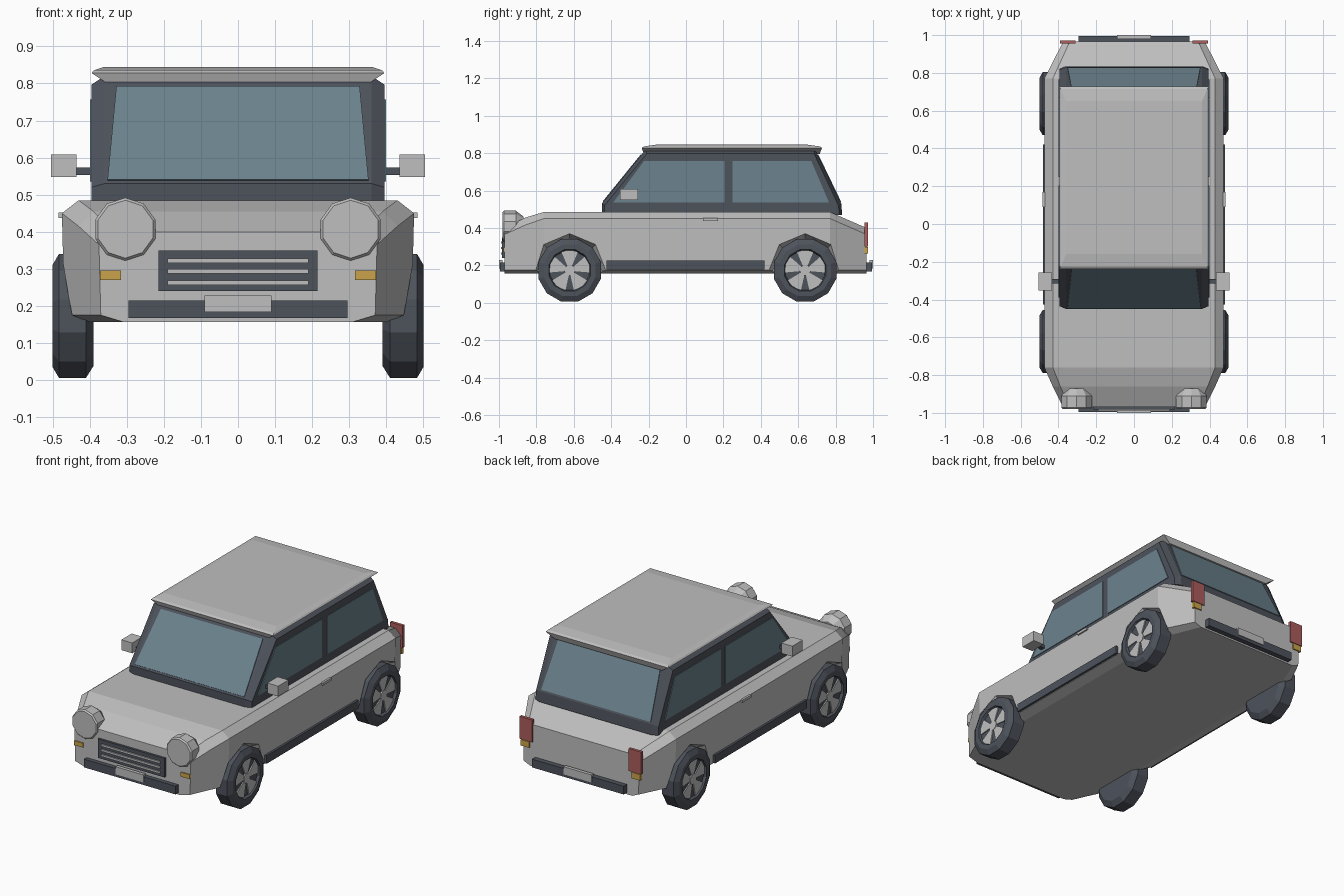
import bpy, bmesh, math
from mathutils import Vector

if "Cube" in bpy.data.objects:
    bpy.data.objects.remove(bpy.data.objects["Cube"])


def material(name, rgb):
    m = bpy.data.materials.new(name)
    m.diffuse_color = (*rgb, 1)
    m.use_nodes = True
    m.node_tree.nodes["Principled BSDF"].inputs["Base Color"].default_value = m.diffuse_color
    return m


PAINT = material("light_grey_paint", (0.52, 0.52, 0.52))
TRIM = material("dark_trim", (0.075, 0.085, 0.105))
GLASS = material("blue_grey_glass", (0.15, 0.225, 0.27))
RED = material("tail_red", (0.42, 0.11, 0.11))
AMBER = material("amber", (0.60, 0.37, 0.07))


def finish(name, bm, mat):
    bmesh.ops.recalc_face_normals(bm, faces=bm.faces)
    me = bpy.data.meshes.new(name)
    bm.to_mesh(me)
    bm.free()
    me.materials.append(mat)
    ob = bpy.data.objects.new(name, me)
    bpy.context.collection.objects.link(ob)
    return ob


def loft(name, rings, mat, closed=False):
    """Skin a list of equal-length rings; cap the ends unless closed."""
    bm = bmesh.new()
    vs = [[bm.verts.new(p) for p in r] for r in rings]
    n = len(rings[0])
    pairs = list(zip(vs, vs[1:])) + ([(vs[-1], vs[0])] if closed else [])
    for a, b in pairs:
        for i in range(n):
            j = (i + 1) % n
            bm.faces.new((a[i], a[j], b[j], b[i]))
    if not closed:
        bm.faces.new(vs[0])
        bm.faces.new(vs[-1])
    return finish(name, bm, mat)


def box(name, x, y, z, mat):
    rings = [[(x[0], y[0], h), (x[1], y[0], h), (x[1], y[1], h), (x[0], y[1], h)] for h in z]
    return loft(name, rings, mat)


def slab(name, pts, mat, t=0.004):
    """Thin plate centred on a planar polygon."""
    p = [Vector(q) for q in pts]
    n = (p[1] - p[0]).cross(p[2] - p[0]).normalized() * t
    return loft(name, [[q - n for q in p], [q + n for q in p]], mat)


def circle(axis, pos, cy, cz, r, n, phase=0.0):
    """Ring around the x axis or the y axis."""
    out = []
    for i in range(n):
        a = phase + 2 * math.pi * i / n
        u, v = r * math.cos(a), r * math.sin(a)
        out.append((pos, cy + u, cz + v) if axis == "x" else (cy + u, pos, cz + v))
    return out


# Lower body: cross-sections (y, floor, side, shoulder, top half-widths, shoulder z, top z)
sections = [
    (-0.97, 0.31, 0.37, 0.375, 0.34, 0.365, 0.40),
    (-0.86, 0.36, 0.42, 0.43, 0.39, 0.415, 0.455),
    (-0.76, 0.41, 0.468, 0.475, 0.43, 0.45, 0.485),
    (0.77, 0.41, 0.468, 0.475, 0.43, 0.45, 0.485),
    (0.965, 0.33, 0.37, 0.375, 0.34, 0.365, 0.40),
]
rings = []
for y, wf, ws, wh, wt, zh, zt in sections:
    half = [(wf, 0.157), (ws, 0.175), (wh, zh), (wt, zt)]
    rings.append([(x, y, z) for x, z in half] + [(-x, y, z) for x, z in reversed(half)])
body = loft("body", rings, PAINT)

# Shallow tapered wheel arches cut into the body sides
WHEEL_Y, R = (-0.622, 0.637), 0.173
for wy in WHEEL_Y:
    for s in (-1, 1):
        cutter = loft("arch_cutter", [circle("x", s * 0.43, wy, R, 0.172, 8),
                                      circle("x", s * 0.50, wy, R, 0.212, 8)], PAINT)
        cutter.hide_render = True
        mod = body.modifiers.new("arch", "BOOLEAN")
        mod.operation, mod.solver, mod.object = "DIFFERENCE", "EXACT", cutter
        bpy.context.view_layer.objects.active = body
        bpy.ops.object.modifier_apply(modifier=mod.name)
        bpy.data.objects.remove(cutter)

# Cabin: side profile with chamfered corners
core = [(-0.45, 0.47), (-0.45, 0.53), (-0.215, 0.82), (0.69, 0.82), (0.83, 0.53), (0.835, 0.47)]
edge = [(-0.435, 0.47), (-0.435, 0.52), (-0.21, 0.797), (0.685, 0.797), (0.815, 0.52), (0.82, 0.47)]
loft("cabin", [[(x, y, z) for y, z in prof] for x, prof in
               ((-0.395, edge), (-0.36, core), (0.36, core), (0.395, edge))], TRIM)

# Roof: overhanging lid
loft("roof", [[(-w, y0, z), (w, y0, z), (w, y1, z), (-w, y1, z)] for w, y0, y1, z in
              ((0.345, -0.225, 0.715, 0.795), (0.395, -0.237, 0.727, 0.828),
               (0.388, -0.225, 0.715, 0.836), (0.36, -0.16, 0.65, 0.845))], PAINT)

# Windscreen and rear window lie on the sloping cabin faces
for name, lo, hi in (("windscreen", core[1], core[2]), ("rear_window", core[4], core[3])):
    a, b = Vector(lo), Vector(hi)
    p, q = a.lerp(b, 0.03), a.lerp(b, 0.90)
    slab(name, [(-0.352, *p), (0.352, *p), (0.328, *q), (-0.328, *q)], GLASS)


def wheel(s, wy):
    # Tyre: lathe with bevelled shoulders and a sunken rim seat
    prof = [(0.39, 0.05), (0.39, 0.14), (0.41, R), (0.483, R), (0.50, 0.143), (0.50, 0.115),
            (0.485, 0.108), (0.485, 0.05)]
    loft("tyre", [circle("x", s * x, wy, R, r, 12, math.pi / 12) for x, r in prof], TRIM)
    # Five flared spokes and a hub
    loft("wheel_hub", [circle("x", s * x, wy, R, 0.03, 10) for x in (0.48, 0.494)], PAINT)
    for k in range(5):
        c = math.pi / 2 + k * 2 * math.pi / 5
        pts = [(0.018, -0.5), (0.108, -0.42), (0.111, 0), (0.108, 0.42), (0.018, 0.5)]
        loft("wheel_spoke", [[(s * x, wy + r * math.cos(c + a), R + r * math.sin(c + a))
                              for r, a in pts] for x in (0.48, 0.491)], PAINT)


# Parts repeated on both sides
for s in (-1, 1):
    def sbox(name, x, y, z, mat):
        box(name, (s * x[0], s * x[1]), y, z, mat)

    for wy in WHEEL_Y:
        wheel(s, wy)
    for name, pts in (("front_side_window", [(-0.39, 0.535), (0.205, 0.535), (0.205, 0.757), (-0.225, 0.757)]),
                      ("rear_side_window", [(0.248, 0.535), (0.765, 0.535), (0.67, 0.757), (0.248, 0.757)])):
        slab(name, [(s * 0.395, y, z) for y, z in pts], GLASS)
    sbox("sill", (0.44, 0.482), (-0.425, 0.42), (0.178, 0.225), TRIM)
    sbox("door_handle", (0.46, 0.484), (0.09, 0.17), (0.437, 0.452), PAINT)
    sbox("mirror_arm", (0.38, 0.445), (-0.315, -0.29), (0.553, 0.573), TRIM)
    sbox("mirror", (0.435, 0.505), (-0.352, -0.257), (0.548, 0.608), PAINT)
    sbox("front_indicator", (0.315, 0.372), (-0.977, -0.95), (0.27, 0.295), AMBER)
    sbox("tail_lamp", (0.31, 0.392), (0.955, 0.972), (0.30, 0.43), RED)
    sbox("rear_indicator", (0.33, 0.385), (0.955, 0.972), (0.262, 0.297), AMBER)
    # Round headlamp with bevelled lens and tapered back
    loft("headlamp", [circle("y", y, s * 0.304, 0.407, r, 10, math.pi / 10) for y, r in
                      ((-0.98, 0.078), (-0.972, 0.085), (-0.91, 0.085), (-0.87, 0.055))], PAINT)

# Grille, bumpers and number plates
box("grille", (-0.215, 0.215), (-0.983, -0.95), (0.24, 0.35), TRIM)
for z in (0.263, 0.293, 0.322):
    box("grille_bar", (-0.19, 0.19), (-0.99, -0.97), (z - 0.006, z + 0.006), PAINT)
for name, s in (("front", -1), ("rear", 1)):
    box(name + "_bumper", (-0.295, 0.295), (s * 0.95, s * 0.995), (0.167, 0.215), TRIM)
    box(name + "_plate", (-0.09, 0.09), (s * 0.98, s * 1.0), (0.184, 0.228), PAINT)
